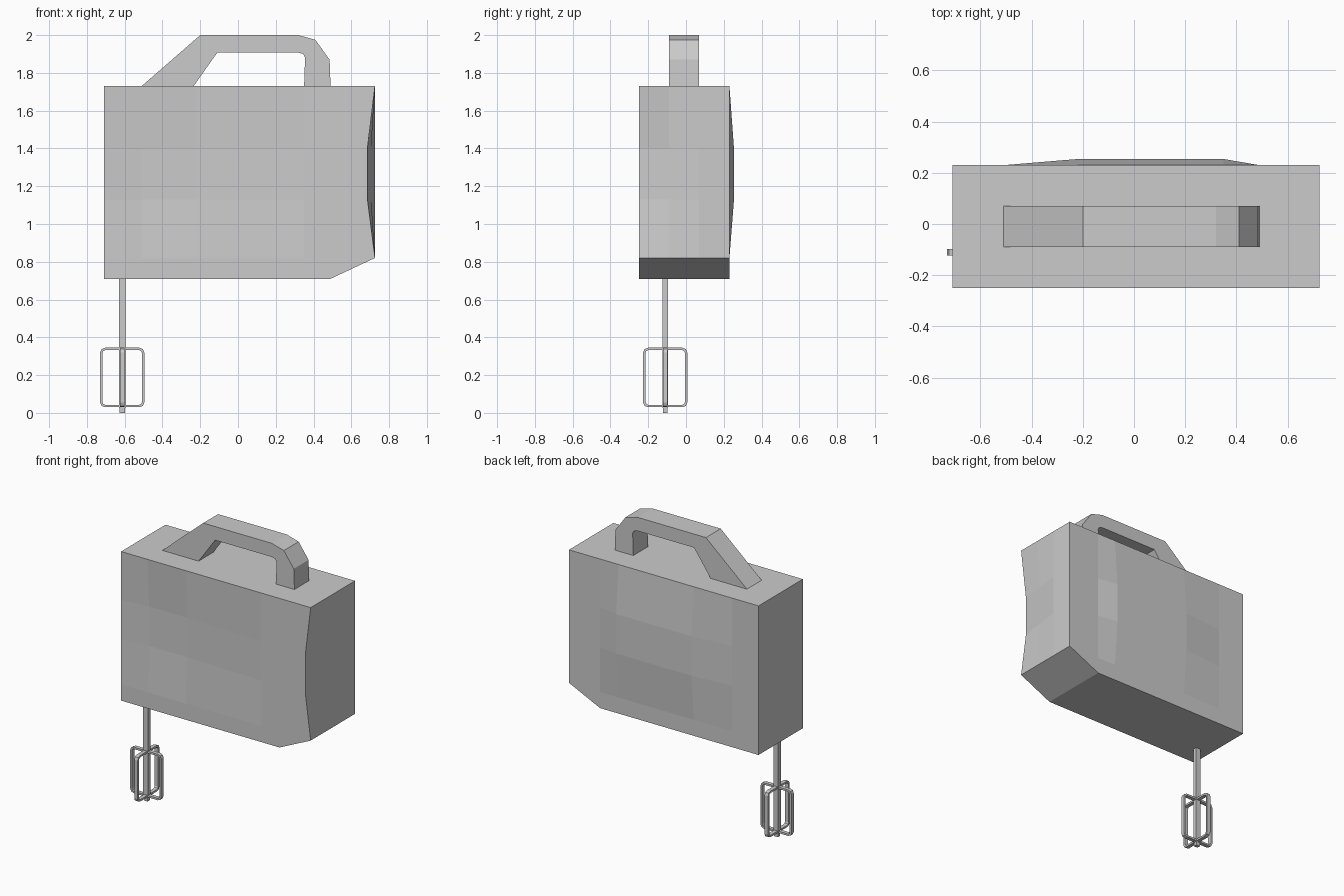
import bpy, bmesh, math

if "Cube" in bpy.data.objects:
    bpy.data.objects.remove(bpy.data.objects["Cube"])


def finish(bm, name):
    bmesh.ops.remove_doubles(bm, verts=bm.verts, dist=1e-5)
    bmesh.ops.dissolve_degenerate(bm, edges=bm.edges, dist=1e-5)
    bmesh.ops.recalc_face_normals(bm, faces=bm.faces)
    me = bpy.data.meshes.new(name)
    bm.to_mesh(me)
    bm.free()
    ob = bpy.data.objects.new(name, me)
    bpy.context.collection.objects.link(ob)
    return ob


def prism(bm, rings, depth, to_world):
    """Extrude an outline (or outer + inner loop) symmetrically by depth."""
    layers = [[[bm.verts.new(to_world(u, d, w)) for u, w in r] for d in (-depth / 2, depth / 2)]
              for r in rings]
    for a, b in layers:
        n = len(a)
        for i in range(n):
            j = (i + 1) % n
            bm.faces.new((a[i], a[j], b[j], b[i]))
    if len(layers) == 1:
        for cap in layers[0]:
            bm.faces.new(cap)
    else:
        for k in (0, 1):
            o, q = layers[0][k], layers[1][k]
            n = len(o)
            for i in range(n):
                j = (i + 1) % n
                bm.faces.new((o[i], o[j], q[j], q[i]))


# Motor body: coarse box grid with dished front and right, bulged back
xs = [-0.71, -0.51, -0.22, 0.35, 0.49, 0.725]
ys = [-0.25, -0.09, 0.07, 0.23]
zs = [0.71, 0.82, 1.13, 1.4, 1.73]
NX, NY, NZ = len(xs) - 1, len(ys) - 1, len(zs) - 1
front_dish = [0, 0.018, 0.018, 0, 0, 0]
back_bulge = [0, 0, 0.024, 0.024, 0, 0]
right_dish = [0.04, 0.02, 0, 0]
bm = bmesh.new()
cache = {}


def vert(i, j, k):
    if (i, j, k) not in cache:
        x, y, z = xs[i], ys[j], zs[k]
        if k in (2, 3):
            if j == 0:
                y += front_dish[i]
            if j == NY:
                y += back_bulge[i]
            if i == NX:
                x -= right_dish[j]
        if i == NX and k == 0:      # sloped lower rear corner
            z = zs[1]
        cache[i, j, k] = bm.verts.new((x, y, z))
    return cache[i, j, k]


for k in (0, NZ):
    for i in range(NX):
        for j in range(NY):
            bm.faces.new([vert(i, j, k), vert(i + 1, j, k), vert(i + 1, j + 1, k), vert(i, j + 1, k)])
for j in (0, NY):
    for i in range(NX):
        for k in range(NZ):
            bm.faces.new([vert(i, j, k), vert(i + 1, j, k), vert(i + 1, j, k + 1), vert(i, j, k + 1)])
for i in (0, NX):
    for j in range(NY):
        for k in range(NZ):
            bm.faces.new([vert(i, j, k), vert(i, j + 1, k), vert(i, j + 1, k + 1), vert(i, j, k + 1)])
finish(bm, "motor_body")

# Carrying handle
handle = [(-0.51, 1.73), (-0.20, 2.0), (0.32, 2.0), (0.41, 1.975), (0.485, 1.87), (0.49, 1.73),
          (0.35, 1.73), (0.355, 1.88), (0.345, 1.9), (0.32, 1.907), (-0.11, 1.907), (-0.235, 1.73)]
bm = bmesh.new()
prism(bm, [handle], 0.16, lambda u, d, w: (u, -0.01 + d, w))
finish(bm, "handle")

# Beater shaft with a small tip
CX, CY = -0.613, -0.11
for name, sx, sy, z0, z1 in (("beater_shaft", 0.036, 0.028, 0.025, 0.72),
                             ("beater_tip", 0.028, 0.024, 0.0, 0.03)):
    bm = bmesh.new()
    bmesh.ops.create_cube(bm, size=1)
    for v in bm.verts:
        v.co = (CX + v.co.x * sx, CY + v.co.y * sy, (z0 + z1) / 2 + v.co.z * (z1 - z0))
    finish(bm, name)


# Two crossed wire loops
def rounded(hw, z0, z1, r):
    pts = []
    corners = ((hw - r, z1 - r, 0), (r - hw, z1 - r, 90), (r - hw, z0 + r, 180), (hw - r, z0 + r, 270))
    for cu, cw, start in corners:
        for step in range(3):
            a = math.radians(start + 45 * step)
            pts.append((cu + r * math.cos(a), cw + r * math.sin(a)))
    return pts


rings = [rounded(0.117, 0.03, 0.345, 0.025), rounded(0.104, 0.043, 0.332, 0.014)]
for name, place in (("beater_loop_wide", lambda u, d, w: (CX + u, CY + d, w)),
                    ("beater_loop_deep", lambda u, d, w: (CX - d, CY + u, w))):
    bm = bmesh.new()
    prism(bm, rings, 0.026, place)
    finish(bm, name)
